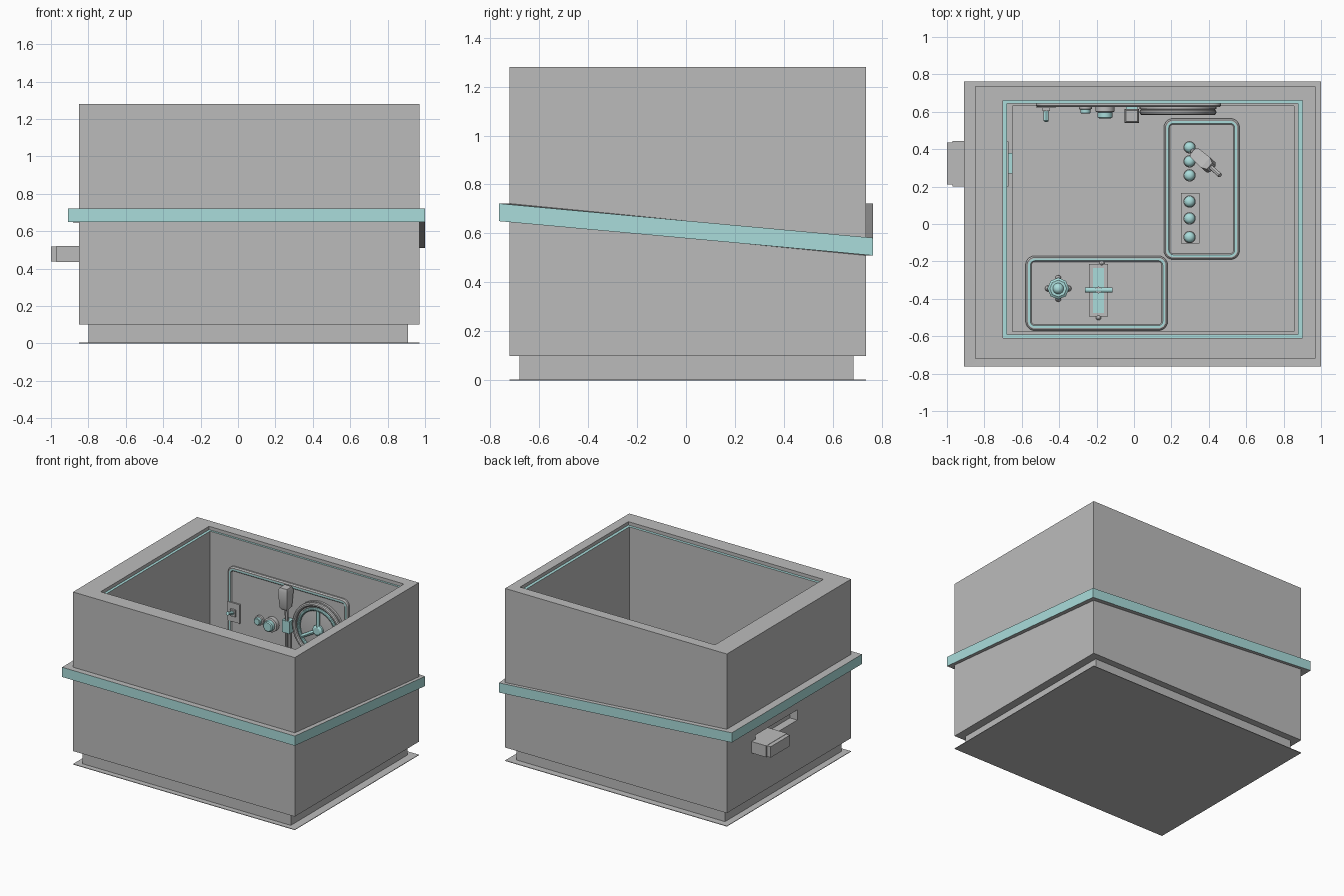
import bpy, bmesh
from math import sin, cos, pi, radians
from mathutils import Matrix, Vector

if "Cube" in bpy.data.objects:
    bpy.data.objects.remove(bpy.data.objects["Cube"])

teal = bpy.data.materials.new("teal")
teal.diffuse_color = (0.40, 0.72, 0.71, 1)
teal.use_nodes = True
teal.node_tree.nodes["Principled BSDF"].inputs["Base Color"].default_value = teal.diffuse_color
grey = bpy.data.materials.new("grey")
grey.diffuse_color = (0.5, 0.5, 0.5, 1)
grey.use_nodes = True
grey.node_tree.nodes["Principled BSDF"].inputs["Base Color"].default_value = grey.diffuse_color
ALL = range(1000)


def loft(name, loops, teal_bands=(), M=Matrix(), closed=False):
    """Skin a stack of equal-sized loops; teal_bands lists the coloured strips."""
    bm = bmesh.new()
    rows = [[bm.verts.new(p) for p in loop] for loop in loops]
    pairs = list(zip(rows, rows[1:]))
    if closed:
        pairs.append((rows[-1], rows[0]))
    n = len(rows[0])
    for k, (a, b) in enumerate(pairs):
        for i in range(n):
            j = (i + 1) % n
            f = bm.faces.new((a[i], a[j], b[j], b[i]))
            f.material_index = int(k in teal_bands)
    if not closed:
        for row, k in ((rows[0], 0), (rows[-1], len(pairs))):
            bm.faces.new(row).material_index = int(k in teal_bands)
    bmesh.ops.recalc_face_normals(bm, faces=bm.faces)
    me = bpy.data.meshes.new(name)
    bm.to_mesh(me)
    bm.free()
    me.materials.append(grey)
    me.materials.append(teal)
    ob = bpy.data.objects.new(name, me)
    ob.matrix_world = M
    bpy.context.collection.objects.link(ob)
    return ob


def rect(x0, x1, y0, y1, z):
    return [(x0, y0, z), (x1, y0, z), (x1, y1, z), (x0, y1, z)]


def box(name, x0, x1, y0, y1, z0, z1, t=(), M=Matrix()):
    return loft(name, [rect(x0, x1, y0, y1, z0), rect(x0, x1, y0, y1, z1)], t, M)


def circle(r, z, n=24):
    return [(r * cos(2 * pi * i / n), r * sin(2 * pi * i / n), z) for i in range(n)]


def lathe(name, profile, t=(), M=Matrix(), n=24):
    return loft(name, [circle(r, z, n) for r, z in profile], t, M)


def rod(name, a, b, r, t=(), M=Matrix()):
    a, b = Vector(a), Vector(b)
    R = (b - a).to_track_quat('Z', 'Y').to_matrix().to_4x4()
    return lathe(name, [(r, 0), (r, (b - a).length)], t, M @ Matrix.Translation(a) @ R, 12)


def torus(name, R, r, z, t=(), M=Matrix()):
    return loft(name, [circle(R + r * cos(a * pi / 5), z + r * sin(a * pi / 5), 40)
                       for a in range(10)], t, M, closed=True)


def rounded(w, h, r, i, z):
    pts = []
    for q, (sx, sy) in enumerate(((1, 1), (-1, 1), (-1, -1), (1, -1))):
        for k in range(6):
            a = pi / 2 * (q + k / 5)
            pts.append((sx * (w / 2 - r) + (r - i) * cos(a),
                        sy * (h / 2 - r) + (r - i) * sin(a), z))
    return pts


def panel(name, w, h, M):
    steps = ((0, 0), (0, .012), (.008, .02), (.014, .02), (.026, .02), (.032, .014))
    loft(name, [rounded(w, h, .05, i, z) for i, z in steps], (3,), M)


def dome(r, h):
    return [(r * cos(a * pi / 12), h * sin(a * pi / 12)) for a in range(6)]


# hull: plinth, outer walls, rim, teal ledge, inner walls, skirting, floor
hull = loft("hull", [rect(*r) for r in (
    (-.80, .91, -.68, .685, .002), (-.80, .91, -.68, .685, .1),
    (-.85, .97, -.72, .735, .1), (-.85, .97, -.72, .735, 1.28),
    (-.70, .90, -.61, .66, 1.28), (-.70, .90, -.61, .66, 1.255),
    (-.68, .878, -.59, .645, 1.255), (-.68, .878, -.59, .645, .2),
    (-.65, .855, -.575, .63, .2), (-.65, .855, -.575, .63, .12))], (5,))
box("ground_plate", -.85, .97, -.72, .735, 0, .004)

# recess behind the outer door handle
cutter = box("recess_cutter", -.9, -.79, -.09, .40, .475, .55)
cutter.hide_render = True
mod = hull.modifiers.new("recess", 'BOOLEAN')
mod.operation, mod.solver, mod.object = 'DIFFERENCE', 'EXACT', cutter
bpy.context.view_layer.objects.active = hull
bpy.ops.object.modifier_apply(modifier="recess")
bpy.data.objects.remove(cutter)


# belt around the hull, dropping towards the back right corner
def belt(z, outer):
    r = rect(-.91, 1, -.763, .763, z) if outer else rect(-.845, .965, -.715, .73, z)
    x, y, _ = r[2]
    r[2] = (x, y, z - .14)
    return r


loft("belt", [belt(.65, 0), belt(.65, 1), belt(.722, 1), belt(.722, 0)], (1,), closed=True)

# door handle outside, latch inside
box("outer_handle", -.97, -.80, .20, .445, .435, .52)
box("outer_handle_cap", -1, -.97, .21, .435, .437, .518)
box("latch_plate", -.69, -.672, .20, .44, .40, .56)
box("latch", -.675, -.65, .27, .38, .45, .51, ALL)


# wall panel with its controls (local z points out of the wall)
def wall(x, z):
    return Matrix.Translation((x, .645, z)) @ Matrix.Rotation(radians(90), 4, 'X')


panel("wall_panel", .99, .54, wall(-.03, .78))
box("switch_plate", -.05, .05, -.07, .07, .01, .025, (), wall(-.47, .717))
box("switch_socket", -.02, .02, -.025, .025, .02, .04, (), wall(-.47, .717))
rod("switch_stick", (0, 0, .03), (0, .02, .095), .013, ALL, wall(-.47, .717))
for name, x, r, d in (("small_dial", -.26, .035, .055), ("large_dial", -.155, .052, .08)):
    lathe(name, [(r, .01), (r, d * .55), (r * .75, d * .6), (r * .75, d * .93),
                 (r * .6, d)], (2, 3, 4), wall(x, .715))

# steering wheel
W = wall(.235, .78)
lathe("wheel_backing", [(.205, .01), (.205, .03), (.19, .035)], (), W, 40)
torus("wheel_rim", .19, .016, .047, (), W)
torus("wheel_inner_ring", .155, .012, .047, ALL, W)
lathe("wheel_hub", [(.04, .02), (.04, .05), (.025, .06)], ALL, W)
for k in range(3):
    a = radians(90 + 120 * k)
    rod("wheel_spoke", (0, 0, .045), (.16 * cos(a), .16 * sin(a), .045), .013, ALL, W)

# tall wall lever
L = wall(-.012, .75)
box("lever_collar", -.03, .03, -.045, .045, .01, .07, ALL, L)
for x in (-.015, .015):
    rod("lever_lower_rod", (x, -.17, .04), (x, 0, .04), .009, (), L)
rod("lever_stalk", (0, 0, .05), (0, .16, .065), .013, (), L)
G = Matrix.Translation((-.012, .577, .88))
loft("lever_grip", [rect(-s, s, -s, s, z) for s, z in
                    ((.018, 0), (.03, .02), (.038, .14), (.03, .165))], (), G)

# right console panel lying on the floor
FLOOR = .12
top = FLOOR + .014
panel("right_console", .405, .755, Matrix.Translation((.362, .187, FLOOR)))
box("button_plate", .25, .35, -.105, .165, FLOOR, top + .012)
for y in (.41, .335, .26, .12, .03, -.07):
    M = Matrix.Translation((.297, y, top + (.01 if y < .2 else 0)))
    lathe("button_collar", [(.033, 0), (.033, .015), (.028, .018)], (), M)
    lathe("button", [(.029, 0)] + [(r, z + .016) for r, z in dome(.029, .025)], ALL, M)
rod("console_lever", (.28, .42, top), (.46, .26, top + .16), .012)
d = Vector((.18, -.16, .16)).normalized()
K = Matrix.Translation(Vector((.31, .393, top + .027))) @ d.to_track_quat('Z', 'Y').to_matrix().to_4x4()
loft("console_lever_grip", [rect(-s, s, -s, s, z) for s, z in
                            ((.02, .02), (.032, .04), (.036, .14), (.022, .165))], (), K)

# front console panel: star knob and crossbar slider
panel("front_console", .76, .40, Matrix.Translation((-.20, -.37, FLOOR)))
S = Matrix.Translation((-.405, -.345, top))
lathe("star_knob", [(.05, 0), (.058, .02), (.058, .045), (.045, .055)], ALL, S, 8)
lathe("star_knob_cap", [(r, z + .05) for r, z in dome(.03, .03)], ALL, S)
for k in range(4):
    a = k * pi / 2
    lathe("star_knob_stud", [(r, z) for r, z in dome(.016, .035)], (),
          S @ Matrix.Translation((.055 * cos(a), .055 * sin(a), 0)), 12)
box("slider_plate", -.24, -.14, -.495, -.215, FLOOR, top + .012)
box("slider_slot", -.22, -.16, -.475, -.235, top, top + .02, ALL)
for x, y in ((-.172, -.21), (-.19, -.50)):
    lathe("slider_stud", dome(.014, .02), (), Matrix.Translation((x, y, top)), 12)
rod("slider_post", (-.19, -.353, top), (-.19, -.353, top + .10), .018)
rod("slider_crossbar", (-.262, -.353, top + .09), (-.116, -.353, top + .09), .014, ALL)

# smooth round parts, keep hard edges
bpy.ops.object.select_all(action='SELECT')
bpy.context.view_layer.objects.active = hull
bpy.ops.object.shade_smooth_by_angle(angle=radians(30))
